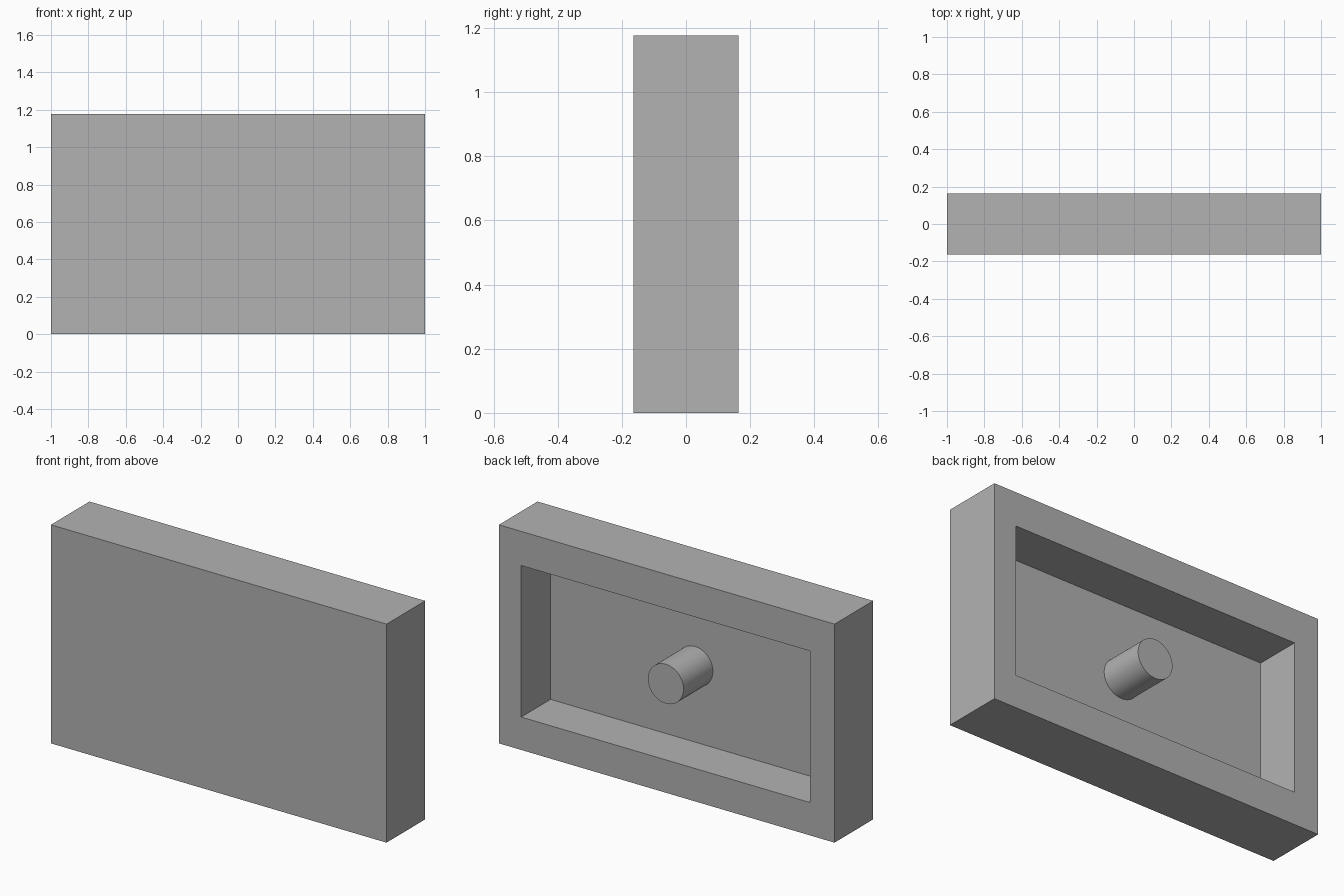
import bpy, bmesh, math
from mathutils import Matrix, Vector

if "Cube" in bpy.data.objects:
    bpy.data.objects.remove(bpy.data.objects["Cube"], do_unlink=True)

WIDTH, DEPTH, HEIGHT = 2.0, 0.328, 1.177
BACK = DEPTH / 2
RECESS = 0.25
X_MIN, X_MAX, Z_MIN, Z_MAX = -0.855, 0.867, 0.177, 0.993

grey = bpy.data.materials.new("plain grey")
grey.use_nodes = True
colour = (0.448, 0.448, 0.448, 1)
grey.diffuse_color = colour
grey.node_tree.nodes["Principled BSDF"].inputs["Base Color"].default_value = colour


def add_object(name, bm):
    bm.normal_update()
    mesh = bpy.data.meshes.new(name)
    bm.to_mesh(mesh)
    bm.free()
    mesh.materials.append(grey)
    obj = bpy.data.objects.new(name, mesh)
    bpy.context.collection.objects.link(obj)
    return obj


# Block with a rectangular recess sunk into its back face
bm = bmesh.new()
bmesh.ops.create_cube(bm, size=1)
bmesh.ops.scale(bm, vec=(WIDTH, DEPTH, HEIGHT), verts=bm.verts)
bmesh.ops.translate(bm, vec=(0, 0, HEIGHT / 2), verts=bm.verts)
bm.normal_update()
back_face = max(bm.faces, key=lambda f: f.normal.y)
bmesh.ops.inset_individual(bm, faces=[back_face], thickness=0.1)
for v in back_face.verts:
    v.co.x = X_MAX if v.co.x > 0 else X_MIN
    v.co.z = Z_MAX if v.co.z > HEIGHT / 2 else Z_MIN
floor = bmesh.ops.extrude_discrete_faces(bm, faces=[back_face])["faces"][0]
bmesh.ops.translate(bm, vec=(0, -RECESS, 0), verts=floor.verts)
add_object("recessed_block", bm)

# Round peg standing on the recess floor, level with the back rim
bm = bmesh.new()
centre = Vector((0.006, BACK - RECESS / 2, 0.586))
bmesh.ops.create_cone(bm, cap_ends=True, segments=64, radius1=0.106, radius2=0.106,
                      depth=RECESS,
                      matrix=Matrix.Translation(centre) @ Matrix.Rotation(math.pi / 2, 4, "X"))
peg = add_object("centre_peg", bm)
bpy.ops.object.select_all(action="DESELECT")
peg.select_set(True)
bpy.context.view_layer.objects.active = peg
bpy.ops.object.shade_smooth_by_angle(angle=math.radians(30))
